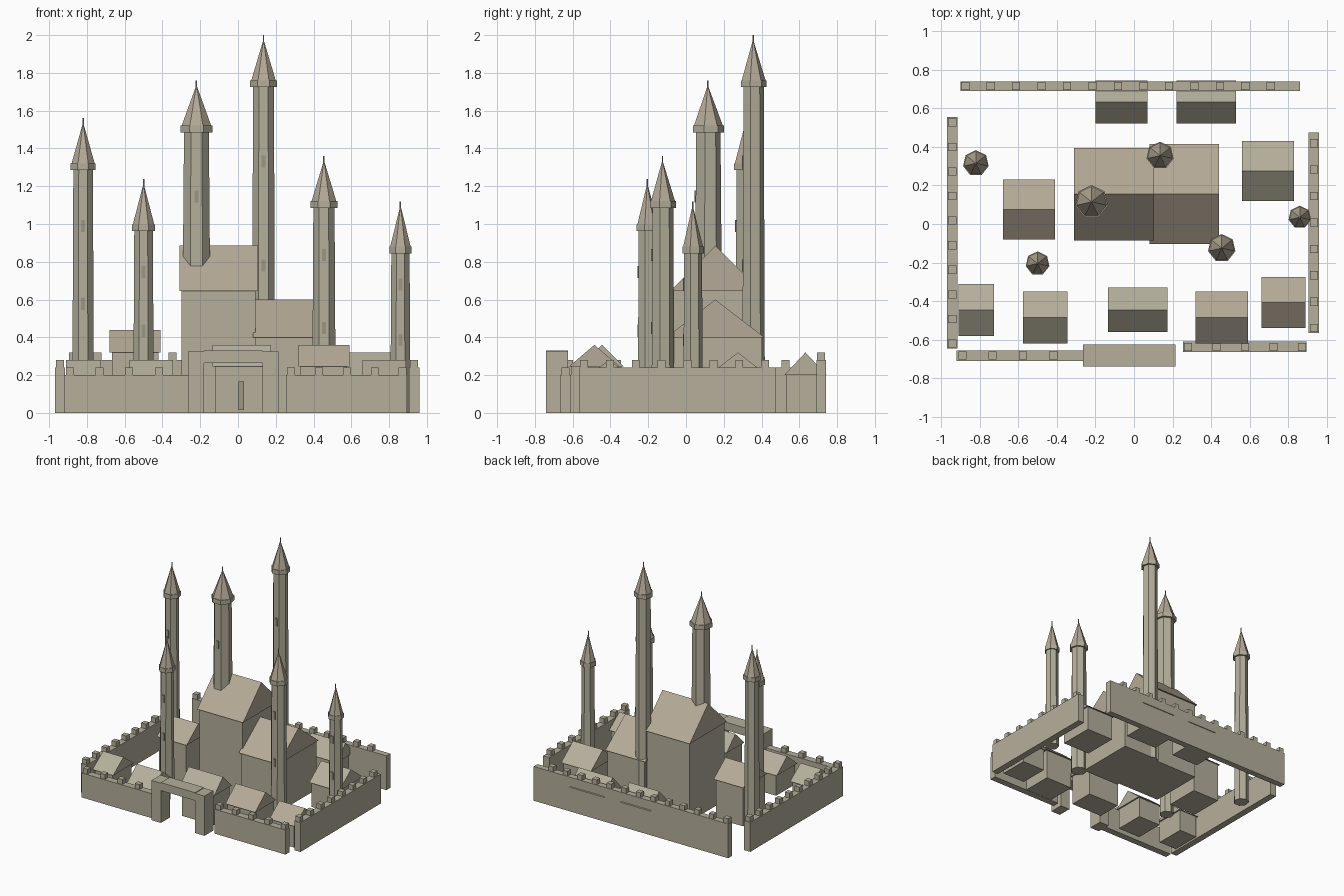
import bpy, bmesh
from mathutils import Matrix

if "Cube" in bpy.data.objects:
    bpy.data.objects.remove(bpy.data.objects["Cube"])


def material(name, col):
    m = bpy.data.materials.new(name)
    m.diffuse_color = (*col, 1)
    m.use_nodes = True
    m.node_tree.nodes["Principled BSDF"].inputs["Base Color"].default_value = m.diffuse_color
    return m


STONE = material("stone", (0.46, 0.43, 0.33))
TILE = material("roof_tile", (0.46, 0.40, 0.31))
DARK = material("opening", (0.33, 0.31, 0.24))


def add_box(bm, x0, x1, y0, y1, z0, z1):
    m = Matrix.Translation(((x0 + x1) / 2, (y0 + y1) / 2, (z0 + z1) / 2))
    m = m @ Matrix.Diagonal((x1 - x0, y1 - y0, z1 - z0, 1))
    bmesh.ops.create_cube(bm, size=1, matrix=m)


def add_cone(bm, x, y, r0, r1, z0, z1, sides=7):
    bmesh.ops.create_cone(bm, cap_ends=True, segments=sides, radius1=r0, radius2=r1,
                          depth=z1 - z0, matrix=Matrix.Translation((x, y, (z0 + z1) / 2)))


def finish(bm, name, mat):
    bmesh.ops.recalc_face_normals(bm, faces=bm.faces)
    me = bpy.data.meshes.new(name)
    bm.to_mesh(me)
    bm.free()
    me.materials.append(mat)
    ob = bpy.data.objects.new(name, me)
    bpy.context.collection.objects.link(ob)


def boxes(name, mat, *dims):
    bm = bmesh.new()
    for d in dims:
        add_box(bm, *d)
    finish(bm, name, mat)


# Curtain walls with merlons spaced along the longer direction
def wall(name, x0, x1, y0, y1, h, first, step, count):
    bm = bmesh.new()
    add_box(bm, x0, x1, y0, y1, 0, h)
    cx, cy, s = (x0 + x1) / 2, (y0 + y1) / 2, 0.021
    for i in range(count):
        p = first + i * step
        mx, my = (p, cy) if x1 - x0 > y1 - y0 else (cx, p)
        add_box(bm, mx - s, mx + s, my - s, my + s, h, h + 0.04)
    finish(bm, name, STONE)


wall("back_wall", -0.90, 0.86, 0.69, 0.74, 0.28, -0.875, 0.132, 13)
wall("left_wall", -0.97, -0.915, -0.645, 0.555, 0.24, -0.62, 0.1275, 10)
wall("right_wall", 0.905, 0.96, -0.565, 0.475, 0.24, -0.54, 0.137, 8)
wall("front_left_wall", -0.92, -0.26, -0.71, -0.655, 0.20, -0.89, 0.157, 4)
wall("front_right_wall", 0.255, 0.895, -0.665, -0.61, 0.20, 0.28, 0.148, 5)

# Gate
boxes("gate", STONE, (-0.265, -0.18, -0.74, -0.625, 0, 0.325),
      (0.13, 0.215, -0.74, -0.625, 0, 0.325),
      (-0.18, 0.13, -0.74, -0.625, 0.265, 0.33))


# Gabled houses, ridge running along x
def house(name, x0, x1, y0, y1, eave, ridge, roof_mat, inset=0.012):
    boxes(name + "_walls", STONE, (x0 + inset, x1 - inset, y0 + inset, y1 - inset, 0, eave))
    bm = bmesh.new()
    prof = [(y0, eave), (y1, eave), ((y0 + y1) / 2, ridge)]
    f = bm.faces.new([bm.verts.new((x0, y, z)) for y, z in prof])
    ext = bmesh.ops.extrude_face_region(bm, geom=[f], use_keep_orig=True)
    vs = [g for g in ext["geom"] if isinstance(g, bmesh.types.BMVert)]
    bmesh.ops.translate(bm, verts=vs, vec=(x1 - x0, 0, 0))
    finish(bm, name + "_roof", roof_mat)


house("keep", -0.31, 0.105, -0.085, 0.395, 0.645, 0.885, TILE)
house("hall", 0.08, 0.44, -0.105, 0.415, 0.40, 0.60, TILE)
house("left_house", -0.68, -0.41, -0.08, 0.23, 0.32, 0.44, TILE)
house("right_house", 0.56, 0.83, 0.12, 0.43, 0.20, 0.32, STONE)
house("back_left_house", -0.20, 0.07, 0.52, 0.745, 0.20, 0.32, STONE)
house("back_right_house", 0.22, 0.53, 0.52, 0.745, 0.20, 0.32, STONE)
house("front_corner_house", -0.91, -0.725, -0.58, -0.31, 0.18, 0.28, STONE)
house("front_left_house", -0.575, -0.345, -0.62, -0.35, 0.17, 0.28, STONE)
house("gate_house", -0.135, 0.175, -0.56, -0.33, 0.245, 0.36, STONE)
house("front_right_house", 0.32, 0.59, -0.62, -0.35, 0.245, 0.36, TILE)
house("right_corner_house", 0.66, 0.89, -0.54, -0.275, 0.18, 0.28, TILE)
boxes("gate_house_door", DARK, (0.003, 0.033, -0.56, -0.54, 0.015, 0.165))


# Seven-sided towers: shaft, collar, spire, finial, slit windows
def tower(name, x, y, r, cap, base, top, windows):
    bm = bmesh.new()
    add_cone(bm, x, y, r, r * 0.9, base, top)
    add_cone(bm, x, y, cap, cap, top - 0.003, top + 0.033)
    finish(bm, name + "_shaft", STONE)
    bm = bmesh.new()
    add_cone(bm, x, y, cap * 0.92, 0.003, top + 0.033, top + 0.24)
    add_cone(bm, x, y, 0.004, 0.004, top + 0.22, top + 0.272, 5)
    finish(bm, name + "_spire", TILE)
    f = y - r * 0.87
    boxes(name + "_windows", DARK,
          *[(x - 0.011, x + 0.011, f - 0.004, f + 0.02, z - 0.032, z + 0.032) for z in windows])


tower("west_tower", -0.82, 0.315, 0.059, 0.068, 0, 1.288, (0.99, 0.578))
tower("southwest_tower", -0.50, -0.205, 0.056, 0.063, 0, 0.965, (0.745, 0.435))
tower("keep_tower", -0.22, 0.115, 0.075, 0.087, 0.6, 1.488, (1.145,))
tower("great_tower", 0.135, 0.355, 0.063, 0.072, 0, 1.728, (1.33, 0.78))
tower("south_tower", 0.455, -0.125, 0.064, 0.073, 0, 1.088, (0.835, 0.45))
tower("east_tower", 0.86, 0.035, 0.055, 0.06, 0, 0.848, (0.68, 0.385))
